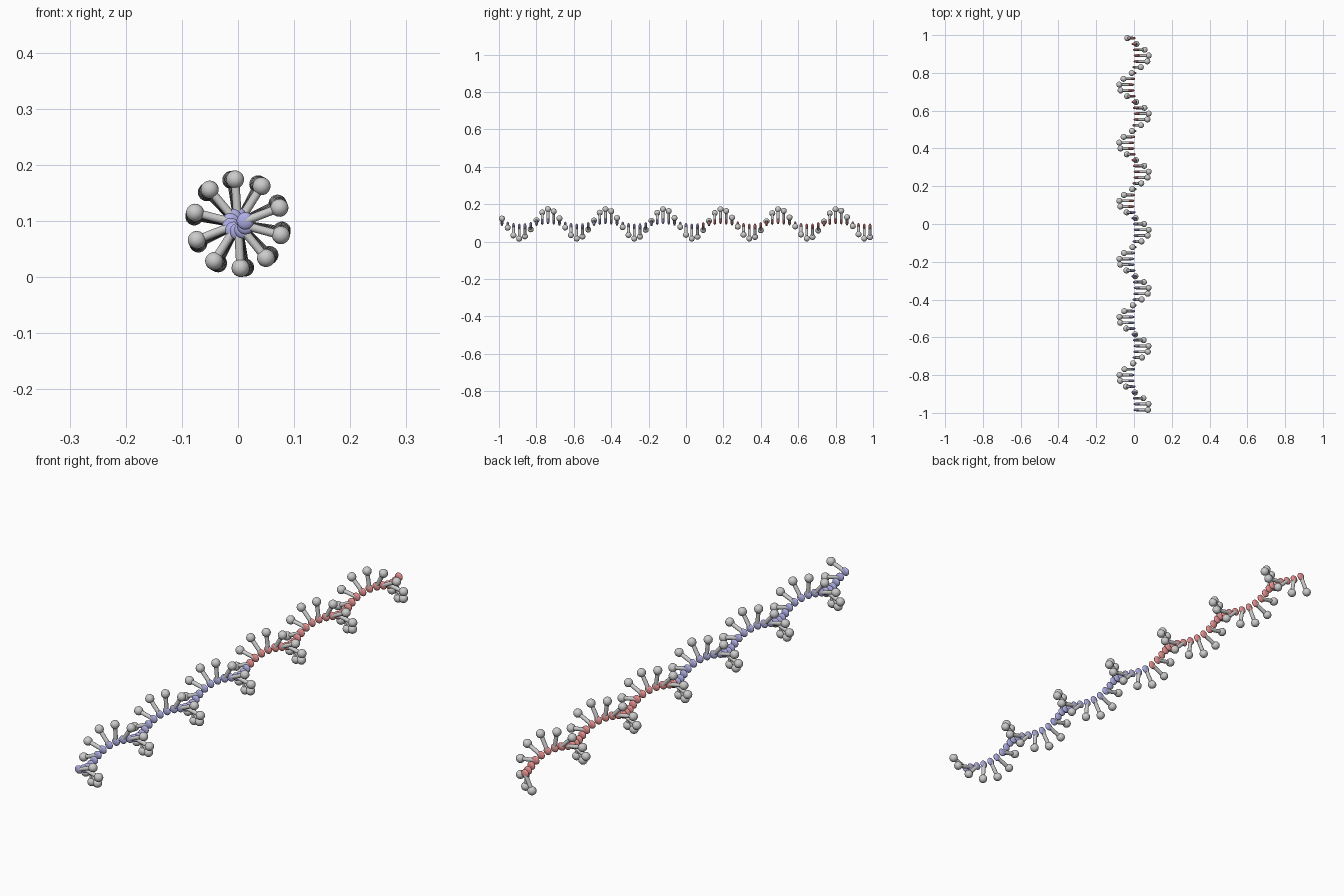
import bpy, bmesh, math
from mathutils import Matrix, Vector

if "Cube" in bpy.data.objects:
    bpy.data.objects.remove(bpy.data.objects["Cube"])

COUNT = 65            # units along the strand
STEP = math.radians(-35.9)
START = math.radians(21)
BALL_R = 0.016
BALL_DIST = 0.079
AXIS_Z = 0.095
FIRST_RED = 35


def material(name, color):
    m = bpy.data.materials.new(name)
    m.diffuse_color = color
    m.use_nodes = True
    m.node_tree.nodes["Principled BSDF"].inputs["Base Color"].default_value = m.diffuse_color
    return m


def frame(i):
    """Local Z points away from the strand axis, local Y runs along it."""
    a = START + STEP * i
    y = -1 + BALL_R + i * (2 - 2 * BALL_R) / (COUNT - 1)
    out = Vector((math.cos(a), 0, math.sin(a)))
    along = Vector((0, 1, 0))
    side = along.cross(out)
    rot = Matrix((side, along, out)).transposed().to_4x4()
    return Matrix.Translation((0, y, AXIS_Z)) @ rot


def finish(name, bm, mat=None):
    me = bpy.data.meshes.new(name)
    for f in bm.faces:
        f.smooth = len(f.verts) <= 4
    for e in bm.edges:
        if any(len(f.verts) > 4 for f in e.link_faces):
            e.smooth = False
    bm.to_mesh(me)
    bm.free()
    ob = bpy.data.objects.new(name, me)
    bpy.context.collection.objects.link(ob)
    if mat:
        me.materials.append(mat)
    return ob


def ellipsoids(name, indices, dist, size, mat=None):
    bm = bmesh.new()
    for i in indices:
        m = frame(i) @ Matrix.Translation((0, 0, dist)) @ Matrix.Diagonal((*size, 1))
        bmesh.ops.create_uvsphere(bm, u_segments=20, v_segments=12, radius=1, matrix=m)
    return finish(name, bm, mat)


# flattened backbone beads, two colour sections
blue = material("blue", (0.42, 0.42, 0.78, 1))
red = material("red", (0.82, 0.28, 0.28, 1))
bead = (0.0155, 0.0075, 0.0155)
ellipsoids("backbone_beads_blue", range(FIRST_RED), 0.014, bead, blue)
ellipsoids("backbone_beads_red", range(FIRST_RED, COUNT), 0.014, bead, red)

# outer balls
ellipsoids("outer_balls", range(COUNT), BALL_DIST, (BALL_R,) * 3)

# radial sticks joining beads to balls
bm = bmesh.new()
inner, outer = 0.014, BALL_DIST
for i in range(COUNT):
    m = frame(i) @ Matrix.Translation((0, 0, (inner + outer) / 2))
    bmesh.ops.create_cone(bm, cap_ends=True, segments=16, radius1=0.0075,
                          radius2=0.0075, depth=outer - inner, matrix=m)
finish("sticks", bm)
